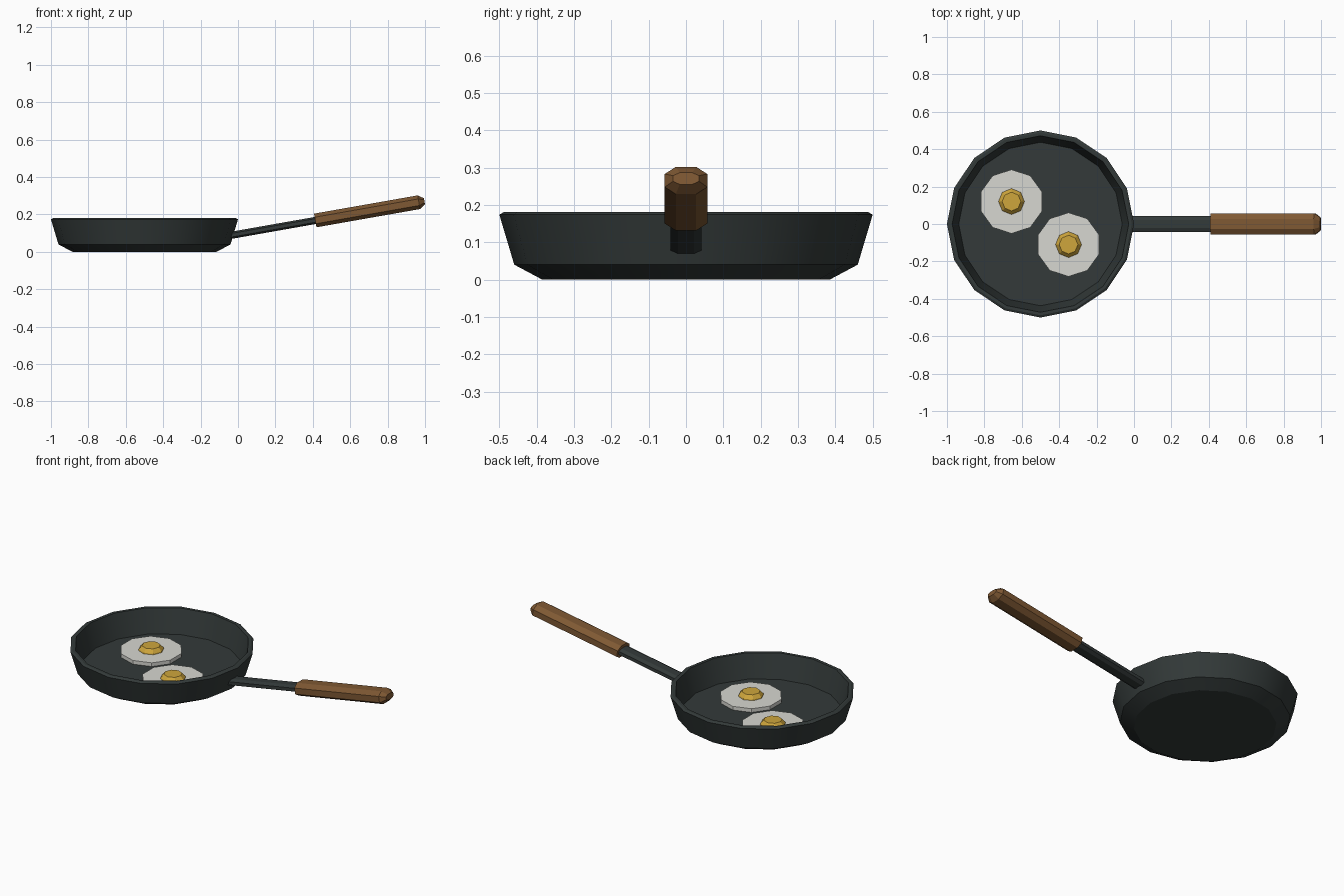
import bpy, bmesh, math
from mathutils import Vector

cube = bpy.data.objects.get("Cube")
if cube:
    bpy.data.objects.remove(cube, do_unlink=True)


def material(name, color):
    m = bpy.data.materials.new(name)
    m.use_nodes = True
    m.diffuse_color = (*color, 1)
    m.node_tree.nodes["Principled BSDF"].inputs["Base Color"].default_value = (*color, 1)
    return m


IRON = material("dark iron", (0.033, 0.042, 0.041))
WOOD = material("brown wood", (0.21, 0.098, 0.033))
WHITE = material("egg white", (0.68, 0.68, 0.64))
YOLK = material("yolk yellow", (0.62, 0.38, 0.045))


def loft(name, rings, mat):
    """Skin a stack of equal-sized point rings and cap both ends."""
    bm = bmesh.new()
    loops = [[bm.verts.new(p) for p in ring] for ring in rings]
    n = len(loops[0])
    for a, b in zip(loops, loops[1:]):
        for i in range(n):
            j = (i + 1) % n
            bm.faces.new((a[i], a[j], b[j], b[i]))
    bm.faces.new(loops[0][::-1])
    bm.faces.new(loops[-1])
    bmesh.ops.recalc_face_normals(bm, faces=bm.faces)
    mesh = bpy.data.meshes.new(name)
    bm.to_mesh(mesh)
    bm.free()
    mesh.materials.append(mat)
    obj = bpy.data.objects.new(name, mesh)
    bpy.context.collection.objects.link(obj)
    return obj


def lathe(name, center, sides, profile, mat):
    """Turn a (radius, height) profile, with a corner on the y axis."""
    rings = []
    for r, z in profile:
        angles = [math.pi / 2 + math.tau * i / sides for i in range(sides)]
        rings.append([(center[0] + r * math.cos(a), center[1] + r * math.sin(a), z)
                      for a in angles])
    return loft(name, rings, mat)


# Pan: outer wall, rim, inner wall and floor in one profile
pan = lathe("pan", (-0.5, 0), 16,
            [(0.385, 0), (0.46, 0.04), (0.5, 0.174), (0.488, 0.181),
             (0.472, 0.18), (0.437, 0.04)], IRON)
bpy.context.view_layer.objects.active = pan
pan.select_set(True)
bpy.ops.object.shade_smooth_by_angle(angle=math.radians(28))
pan.select_set(False)

# Fried eggs
for label, center in (("back", (-0.655, 0.12)), ("front", (-0.35, -0.11))):
    lathe(label + "_egg_white", center, 10, [(0.171, 0.038), (0.171, 0.062)], WHITE)
    lathe(label + "_egg_yolk", center, 8, [(0.07, 0.06), (0.068, 0.068), (0.05, 0.088)], YOLK)

# Handle: flattened octagon sections along a raised axis
TILT = math.radians(10)
ALONG = Vector((math.cos(TILT), 0, math.sin(TILT)))
UP = Vector((-math.sin(TILT), 0, math.cos(TILT)))
SIDE = Vector((0, 1, 0))
BASE = Vector((0, 0, 0.095))


def section(x, w, h, flat):
    """Octagon of half width w and half height h; flat is the straight share."""
    f = flat
    corners = [(1, f), (f, 1), (-f, 1), (-1, f), (-1, -f), (-f, -1), (f, -1), (1, -f)]
    origin = BASE + ALONG * (x / math.cos(TILT))
    return [origin + SIDE * (w * u) + UP * (h * v) for u, v in corners]


loft("handle_rod", [section(-0.04, 0.042, 0.019, 0.5),
                    section(0.45, 0.042, 0.019, 0.5)], IRON)
loft("handle_grip", [section(0.413, 0.057, 0.037, 0.48),
                     section(0.967, 0.057, 0.037, 0.48),
                     section(0.997, 0.035, 0.016, 0.48)], WOOD)
